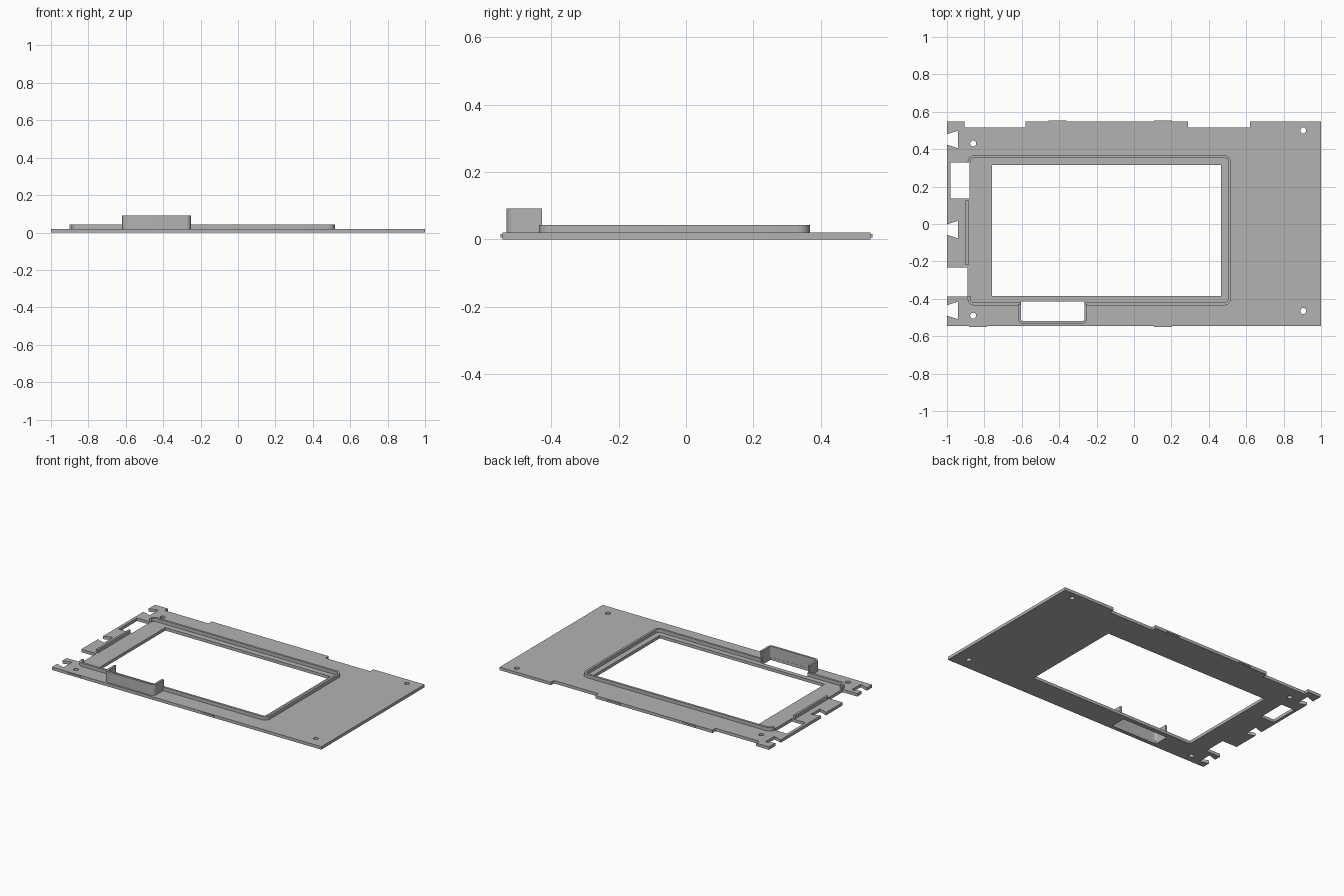
import bpy, bmesh
from math import sin, cos, pi
from mathutils import Vector

old = bpy.data.objects.get("Cube")
if old:
    bpy.data.objects.remove(old, do_unlink=True)

grey = bpy.data.materials.new("mid grey plastic")
grey.use_nodes = True
color = (0.45, 0.45, 0.45, 1)
grey.diffuse_color = color
grey.node_tree.nodes["Principled BSDF"].inputs["Base Color"].default_value = color

PLATE = 0.02


def slab(name, loops, z0, z1):
    """Extrude an outline, with any further loops as holes."""
    curve = bpy.data.curves.new(name, "CURVE")
    curve.dimensions = "2D"
    curve.fill_mode = "BOTH"
    curve.extrude = (z1 - z0) / 2
    for loop in loops:
        spline = curve.splines.new("POLY")
        spline.points.add(len(loop) - 1)
        for point, (x, y) in zip(spline.points, loop):
            point.co = (x, y, 0, 1)
        spline.use_cyclic_u = True
    temp = bpy.data.objects.new(name + " outline", curve)
    bpy.context.collection.objects.link(temp)
    graph = bpy.context.evaluated_depsgraph_get()
    mesh = bpy.data.meshes.new_from_object(temp.evaluated_get(graph))
    bpy.data.objects.remove(temp, do_unlink=True)
    bm = bmesh.new()
    bm.from_mesh(mesh)
    bmesh.ops.remove_doubles(bm, verts=bm.verts, dist=1e-5)
    bmesh.ops.translate(bm, verts=bm.verts, vec=(0, 0, (z0 + z1) / 2))
    bmesh.ops.recalc_face_normals(bm, faces=bm.faces)
    bm.to_mesh(mesh)
    bm.free()
    mesh.materials.clear()
    mesh.materials.append(grey)
    ob = bpy.data.objects.new(name, mesh)
    bpy.context.collection.objects.link(ob)
    bpy.ops.object.select_all(action="DESELECT")
    ob.select_set(True)
    bpy.context.view_layer.objects.active = ob
    bpy.ops.object.shade_smooth_by_angle(angle=0.6)
    return ob


def rect(x0, x1, y0, y1):
    return [(x0, y0), (x1, y0), (x1, y1), (x0, y1)]


def circle(x, y, r, n=20):
    return [(x + r * cos(2 * pi * i / n), y + r * sin(2 * pi * i / n)) for i in range(n)]


def rounded(path, r, n=8):
    """Round the inner corners of an open path."""
    pts = [Vector(p) for p in path]
    out = [pts[0]]
    for a, b, c in zip(pts, pts[1:], pts[2:]):
        u, v = (a - b).normalized(), (c - b).normalized()
        center = b + (u + v) * r
        for i in range(n + 1):
            t = pi / 2 * i / n
            out.append(center - v * r * cos(t) - u * r * sin(t))
    return out + [pts[-1]]


def wall(name, path, r, width, z1):
    """A thin upright wall following a rounded path."""
    pts = rounded(path, r)
    left, right = [], []
    for i, p in enumerate(pts):
        d = (pts[min(i + 1, len(pts) - 1)] - pts[max(i - 1, 0)]).normalized()
        # square the ends of each straight run
        if abs(d.x) > 0.98:
            d = Vector((1 if d.x > 0 else -1, 0))
        elif abs(d.y) > 0.98:
            d = Vector((0, 1 if d.y > 0 else -1))
        side = Vector((-d.y, d.x)) * width / 2
        left.append(p + side)
        right.append(p - side)
    return slab(name, [left + right[::-1]], PLATE - 0.002, z1)


def dovetail(y):
    """Left edge notch, wider on the inside."""
    return [(-1, y + 0.028), (-0.94, y + 0.047), (-0.94, y - 0.047), (-1, y - 0.028)]


# Base plate with side tabs, window, slots and screw holes
TOP, STEP, BOTTOM = 0.548, 0.515, -0.545
outline = [(1, BOTTOM), (1, TOP), (0.62, TOP), (0.62, STEP), (0.29, STEP), (0.29, TOP),
           (-0.58, TOP), (-0.58, STEP), (-0.905, STEP), (-0.905, TOP), (-1, TOP)]
outline += dovetail(0.452) + dovetail(-0.03)
outline += [(-1, -0.233), (-0.89, -0.233), (-0.89, -0.388), (-1, -0.388)]
outline += dovetail(-0.462) + [(-1, BOTTOM)]
holes = [rect(-0.76, 0.465, -0.385, 0.315),
         rect(-0.98, -0.88, 0.135, 0.33),
         rect(-0.605, -0.265, -0.518, -0.415)]
for x, y in [(-0.86, 0.43), (-0.86, -0.49), (0.905, 0.5), (0.905, -0.465)]:
    holes.append(circle(x, y, 0.016))
slab("base_plate", [outline] + holes, 0, PLATE)

# Raised rim around the window, interrupted by the slots
RIM = 0.043
L, R, B, T = -0.882, 0.51, -0.428, 0.36
wall("window_rim", [(-0.262, B), (R, B), (R, T), (L, T), (L, 0.33)], 0.029, 0.015, RIM)
wall("rim_front_corner", [(L, -0.385), (L, B), (-0.607, B)], 0.029, 0.015, RIM)
slab("rim_side_strip", [rect(-0.9, -0.886, -0.22, 0.125)], PLATE - 0.002, RIM)

# Tall three-sided guard around the front slot
wall("slot_guard", [(-0.612, -0.428), (-0.612, -0.526), (-0.258, -0.526), (-0.258, -0.428)],
     0.02, 0.014, 0.092)

# Small snap ridges on the long edges
for i, (x, y) in enumerate([(-0.835, BOTTOM), (0.155, BOTTOM), (-0.41, TOP), (0.155, TOP)]):
    slab(f"snap_ridge_{i + 1}", [rect(x - 0.048, x + 0.048, y - 0.005, y + 0.005)], 0.006, 0.016)
